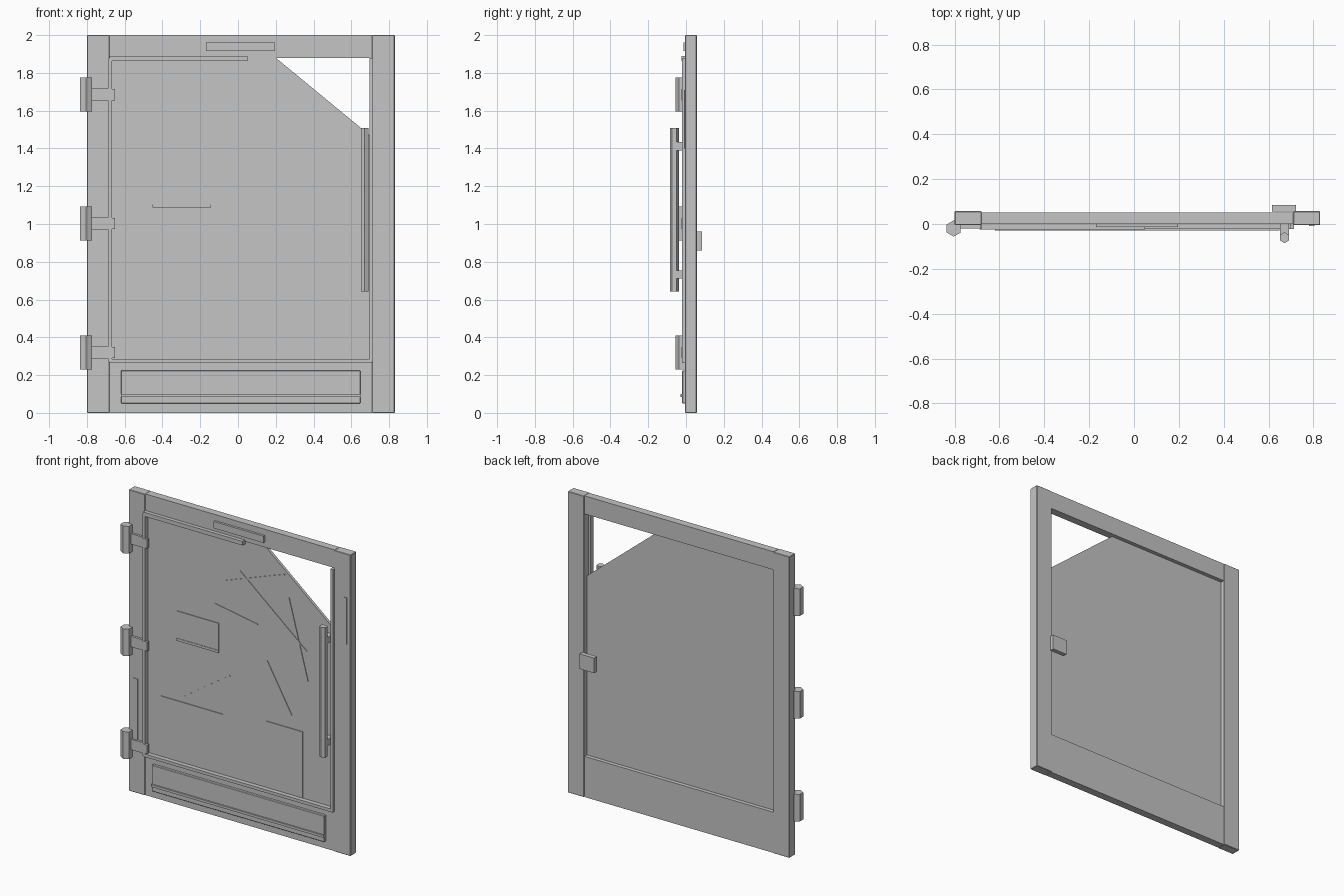
import bpy, bmesh, math
from mathutils import Matrix

if "Cube" in bpy.data.objects:
    bpy.data.objects.remove(bpy.data.objects["Cube"])

grey = bpy.data.materials.new("light_grey")
grey.diffuse_color = (0.56, 0.56, 0.56, 1)
grey.use_nodes = True
grey.node_tree.nodes["Principled BSDF"].inputs["Base Color"].default_value = grey.diffuse_color


def finish(name, bm):
    bmesh.ops.recalc_face_normals(bm, faces=bm.faces)
    me = bpy.data.meshes.new(name)
    bm.to_mesh(me)
    bm.free()
    me.materials.append(grey)
    ob = bpy.data.objects.new(name, me)
    bpy.context.collection.objects.link(ob)
    return ob


def prism(name, outline, y0, y1):
    """Extrude an x-z outline from y0 to y1."""
    bm = bmesh.new()
    front = [bm.verts.new((x, y0, z)) for x, z in outline]
    back = [bm.verts.new((x, y1, z)) for x, z in outline]
    bm.faces.new(front)
    bm.faces.new(back[::-1])
    n = len(front)
    for i in range(n):
        j = (i + 1) % n
        bm.faces.new((front[i], back[i], back[j], front[j]))
    return finish(name, bm)


def box(name, x0, x1, y0, y1, z0, z1, bevel=0):
    ob = prism(name, [(x0, z0), (x1, z0), (x1, z1), (x0, z1)], y0, y1)
    if bevel:
        mod = ob.modifiers.new("soft_edge", 'BEVEL')
        mod.width = bevel
        mod.segments = 1
    return ob


def hex_bar(name, x, y, r, z0, z1):
    """Upright hexagonal bar with corners pointing forward and back."""
    outline = [(x + r * math.sin(k * math.pi / 3), y + r * math.cos(k * math.pi / 3))
               for k in range(6)]
    bm = bmesh.new()
    base = bm.faces.new([bm.verts.new((px, py, z0)) for px, py in outline])
    top = bmesh.ops.extrude_face_region(bm, geom=[base], use_keep_orig=True)
    verts = [v for v in top["geom"] if isinstance(v, bmesh.types.BMVert)]
    bmesh.ops.translate(bm, verts=verts, vec=(0, 0, z1 - z0))
    return finish(name, bm)


F, B = -0.005, 0.057      # front and back of the stiles
R = F + 0.006             # front of the rails
G = 0.008                 # front of the glass

# Frame: stiles stand slightly proud of the rails
box("left_stile", -0.80, -0.68, F, B, 0, 2, 0.003)
box("right_stile", 0.71, 0.83, F, B, 0, 2, 0.003)
box("top_rail", -0.68, 0.71, R, B - 0.005, 1.88, 2)
box("bottom_rail", -0.68, 0.71, R, B - 0.005, 0, 0.27)

# Glass with the broken corner
prism("broken_glass", [(-0.68, 0.27), (0.71, 0.27), (0.71, 1.46), (0.20, 1.88), (-0.68, 1.88)],
      G, 0.026)

# Seals around the glass, the top one torn short
box("left_seal", -0.685, -0.667, -0.022, G, 0.27, 1.88)
box("right_seal", 0.695, 0.714, -0.022, G, 0.27, 1.88)
box("bottom_seal", -0.68, 0.71, -0.022, G, 0.265, 0.285)
box("top_seal", -0.68, 0.05, -0.024, G, 1.863, 1.89)

# Hinges
for i, z in enumerate((0.32, 1.003, 1.685)):
    hex_bar(f"hinge_barrel_{i}", -0.804, -0.02, 0.036, z - 0.09, z + 0.09)
    box(f"hinge_arm_{i}", -0.80, -0.68, -0.02, F, z - 0.035, z + 0.035)
    box(f"hinge_tip_{i}", -0.69, -0.65, -0.024, -0.004, z - 0.03, z + 0.03)

# Pull handle
hex_bar("handle_bar", 0.671, -0.061, 0.024, 0.643, 1.507)
for i, z in enumerate((0.733, 1.412)):
    box(f"handle_standoff_{i}", 0.65, 0.692, -0.05, G, z - 0.022, z + 0.022)

# Latch on the back
box("latch_box", 0.615, 0.722, 0.056, 0.085, 0.86, 0.96)

# Plates on the frame
box("top_plate", -0.17, 0.197, -0.014, R, 1.915, 1.96)
box("right_stile_plate", 0.78, 0.805, -0.010, F, 1.40, 1.71)
box("left_stile_plate", -0.763, -0.733, -0.010, F, 0.345, 0.76)
box("kick_plate", -0.62, 0.648, -0.02, R, 0.05, 0.225, 0.003)
box("kick_ledge", -0.62, 0.648, -0.029, -0.02, 0.083, 0.099)

# Thin sheets stuck on the glass
S = G - 0.005
box("small_sheet", -0.452, -0.144, S, G, 1.087, 1.283)
box("small_sheet_strip", -0.452, -0.144, S - 0.003, S, 1.087, 1.104)
box("wide_sheet", -0.57, -0.114, S, G, 0.412, 0.687)
box("tall_sheet", 0.208, 0.473, S, G, 0.288, 0.727)

# Cracks in the glass: start, end
cracks = [(0.008, 1.672, 0.50, 1.267), (0.368, 1.59, 0.508, 1.07),
          (0.208, 1.128, 0.39, 0.811), (-0.174, 1.404, 0.14, 1.349),
          (-0.094, 1.577, 0.34, 1.734), (-0.395, 0.728, -0.064, 0.955)]
for i, (x0, z0, x1, z1) in enumerate(cracks):
    d = math.hypot(x1 - x0, z1 - z0)
    nx, nz = -(z1 - z0) / d * 0.004, (x1 - x0) / d * 0.004
    prism(f"crack_{i}", [(x0 + nx, z0 + nz), (x0 - nx, z0 - nz),
                         (x1 - nx, z1 - nz), (x1 + nx, z1 + nz)], G - 0.004, G)
